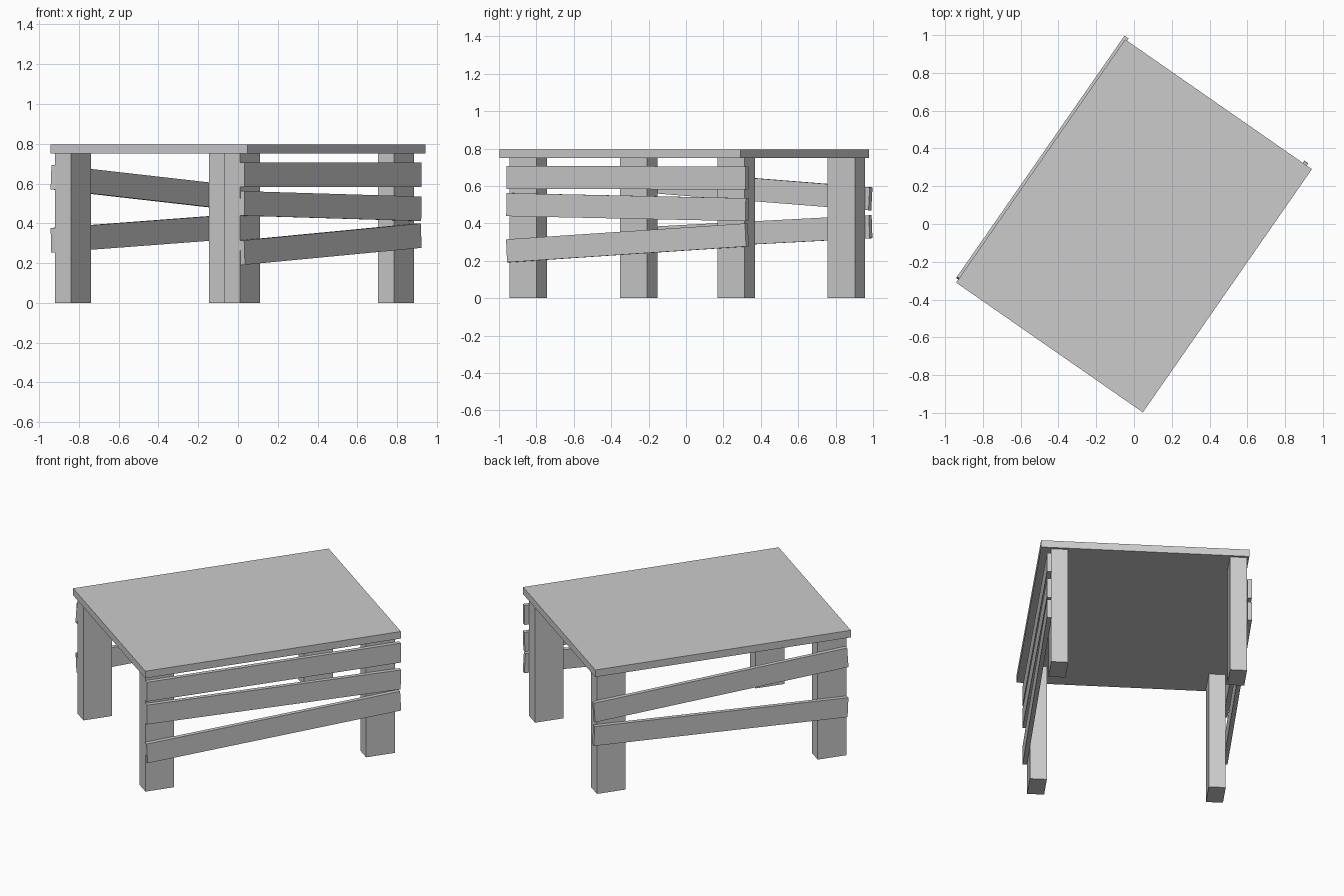
import bpy, math
from mathutils import Matrix

cube = bpy.data.objects.get("Cube")
if cube:
    bpy.data.objects.remove(cube, do_unlink=True)

# One plain grey for the whole table
grey = bpy.data.materials.new("plain_grey")
grey.use_nodes = True
colour = (0.6, 0.6, 0.6, 1)
grey.diffuse_color = colour
grey.node_tree.nodes["Principled BSDF"].inputs["Base Color"].default_value = colour

# The table is turned on the floor: local x is its length, local y its width
TURN = Matrix.Translation((0, -0.01, 0)) @ Matrix.Rotation(math.radians(55.2), 4, "Z")


def board(name, centre, size, tilt=0.0):
    """Box in table space, tilted about the width axis."""
    bpy.ops.mesh.primitive_cube_add(size=1)
    ob = bpy.context.object
    ob.name = name
    ob.matrix_world = (TURN @ Matrix.Translation(centre)
                       @ Matrix.Rotation(-tilt, 4, "Y")
                       @ Matrix.Diagonal((*size, 1)))
    ob.data.materials.append(grey)


# Table top
TOP, THICK = 0.795, 0.045
board("table_top", (0, 0, TOP - THICK / 2), (1.568, 1.204, THICK))

# Four legs, set slightly towards one long side
leg_height = TOP - THICK
for end, sx in (("near", -1), ("far", 1)):
    for side, sy in (("right", -1), ("left", 1)):
        board(f"{end}_{side}_leg",
              (0.004 + sx * 0.677, 0.024 + sy * 0.517, leg_height / 2),
              (0.176, 0.098, leg_height))


def rail(name, y, z_near, z_far):
    """Crooked plank nailed along the outside of the legs."""
    length = 1.558
    tilt = math.atan2(z_far - z_near, length)
    board(name, (0.017, y, (z_near + z_far) / 2), (length, 0.026, 0.123), tilt)


# Three rails on the right side, two on the left
rail("right_upper_rail", -0.556, 0.645, 0.643)
rail("right_middle_rail", -0.556, 0.500, 0.473)
rail("right_lower_rail", -0.556, 0.253, 0.338)
rail("left_upper_rail", 0.603, 0.632, 0.531)
rail("left_lower_rail", 0.603, 0.315, 0.382)
